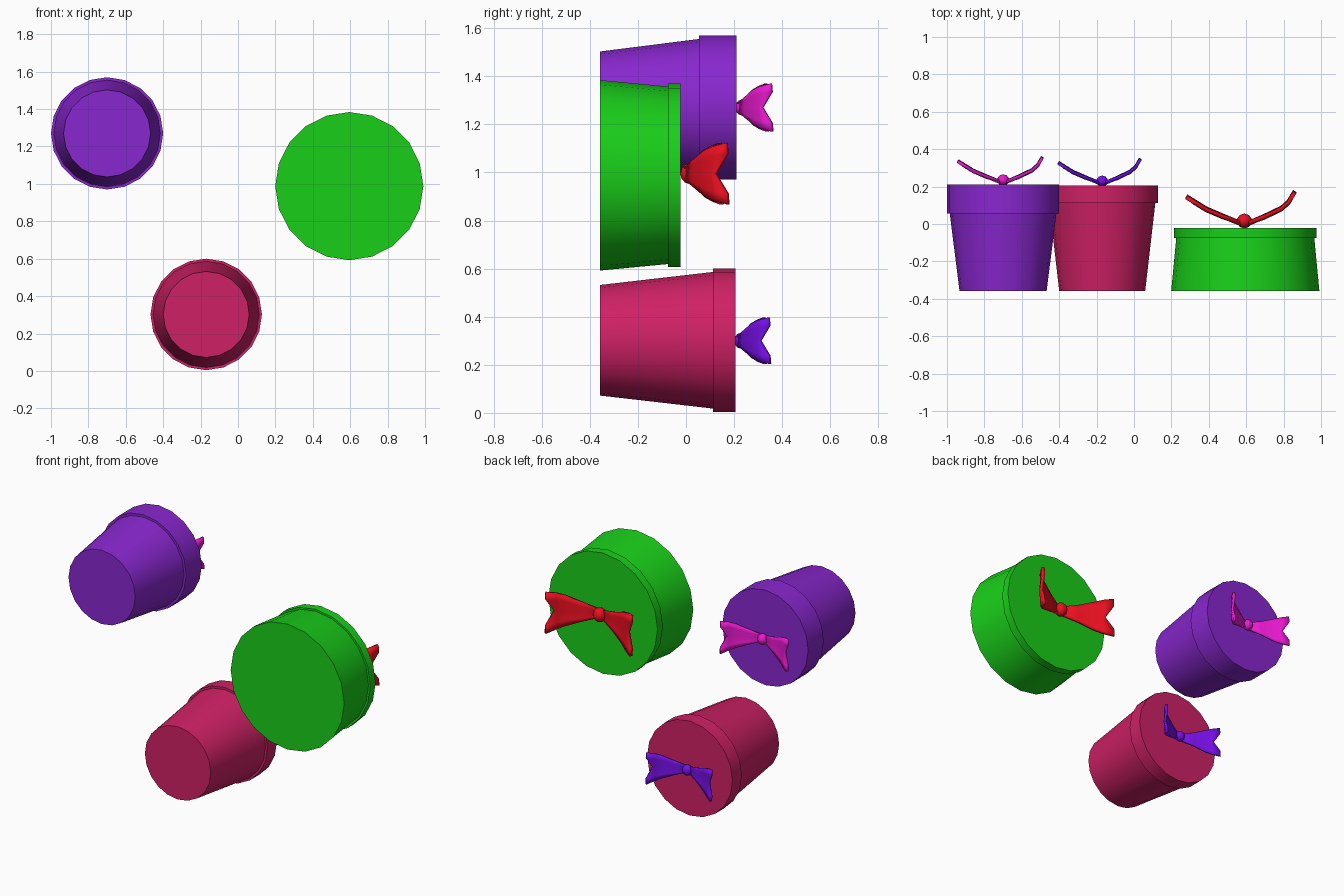
import bpy, bmesh, math
from mathutils import Vector

if "Cube" in bpy.data.objects:
    bpy.data.objects.remove(bpy.data.objects["Cube"])

SIDES = 20

def material(name, rgb):
    m = bpy.data.materials.new(name)
    m.diffuse_color = (*rgb, 1)
    m.use_nodes = True
    m.node_tree.nodes["Principled BSDF"].inputs["Base Color"].default_value = m.diffuse_color
    return m

def finish(name, bm, mat, angle):
    bmesh.ops.recalc_face_normals(bm, faces=bm.faces)
    me = bpy.data.meshes.new(name)
    bm.to_mesh(me)
    bm.free()
    me.materials.append(mat)
    ob = bpy.data.objects.new(name, me)
    bpy.context.collection.objects.link(ob)
    bpy.ops.object.select_all(action='DESELECT')
    ob.select_set(True)
    bpy.context.view_layer.objects.active = ob
    bpy.ops.object.shade_smooth_by_angle(angle=math.radians(angle))
    return ob

# Box body and lid: a (radius, y) profile turned about the y axis
def box(name, cx, cz, profile, mat):
    bm = bmesh.new()
    rings = []
    for r, y in profile:
        rings.append([bm.verts.new((cx + r * math.cos(i * math.tau / SIDES), y,
                                    cz + r * math.sin(i * math.tau / SIDES)))
                      for i in range(SIDES)])
    for a, b in zip(rings, rings[1:]):
        for i in range(SIDES):
            j = (i + 1) % SIDES
            bm.faces.new((a[i], a[j], b[j], b[i]))
    bm.faces.new(rings[0])
    bm.faces.new(rings[-1])
    return finish(name, bm, mat, 30)

# Ribbon tail: narrow at the knot, flaring to a notched end
def ribbon_tail(name, origin, side, stations, s, mat):
    bm = bmesh.new()
    rows = []
    columns = (-1, -0.65, 0, 0.65, 1)
    for k, (x, y, hw) in enumerate(stations):
        row = []
        for u in columns:
            px, py = x, y
            if k == len(stations) - 1 and u == 0:      # swallow-tail notch
                qx, qy, _ = stations[k - 1]
                px, py = qx + 0.2 * (x - qx), qy + 0.2 * (y - qy)
            crease = 0.008 * (1 - abs(u)) if 0 < k else 0
            row.append(bm.verts.new(origin + s * Vector(
                (side * px, py - crease - 0.006 * (u > 0.9), hw * u))))
        rows.append(row)
    for a, b in zip(rows, rows[1:]):
        for i in range(len(columns) - 1):
            bm.faces.new((a[i], a[i + 1], b[i + 1], b[i]))
    ob = finish(name, bm, mat, 40)
    mod = ob.modifiers.new("thickness", 'SOLIDIFY')
    mod.thickness = 0.016 * s
    mod.offset = 0

def bow(name, cx, y, cz, s, mat):
    origin = Vector((cx, y, cz))
    # knot
    bm = bmesh.new()
    bmesh.ops.create_uvsphere(bm, u_segments=10, v_segments=6, radius=1)
    for v in bm.verts:
        v.co = origin + s * Vector((0.032 * v.co.x, 0.022 + 0.031 * v.co.y, 0.034 * v.co.z))
    finish(name + "_knot", bm, mat, 50)
    # the two tails differ a little in their bend
    right = [(0.01, 0.012, 0.02), (0.08, 0.042, 0.045), (0.155, 0.078, 0.075),
             (0.185, 0.105, 0.088), (0.21, 0.147, 0.1)]
    left = [(0.01, 0.012, 0.02), (0.09, 0.045, 0.045), (0.16, 0.075, 0.075),
            (0.2, 0.1, 0.09), (0.242, 0.126, 0.1)]
    ribbon_tail(name + "_right_tail", origin, 1, right, s, mat)
    ribbon_tail(name + "_left_tail", origin, -1, left, s, mat)

purple = material("purple", (0.25, 0.02, 0.62))
magenta = material("magenta", (0.85, 0.01, 0.65))
pink = material("pink", (0.62, 0.015, 0.13))
violet = material("violet", (0.18, 0.005, 0.8))
green = material("green", (0.01, 0.62, 0.01))
red = material("red", (0.85, 0.005, 0.015))

# Three gift boxes with their bows
box("purple_box", -0.70, 1.27,
    [(0.233, -0.357), (0.285, 0.055), (0.3, 0.055), (0.3, 0.21)], purple)
bow("purple_box_bow", -0.70, 0.213, 1.27, 1.0, magenta)

box("pink_box", -0.17, 0.302,
    [(0.23, -0.357), (0.284, 0.112), (0.298, 0.112), (0.298, 0.205)], pink)
bow("pink_box_bow", -0.17, 0.208, 0.30, 0.97, violet)

box("green_box", 0.595, 0.988,
    [(0.396, -0.357), (0.369, -0.075), (0.381, -0.075), (0.381, -0.022)], green)
bow("green_box_bow", 0.59, -0.012, 0.995, 1.28, red)
